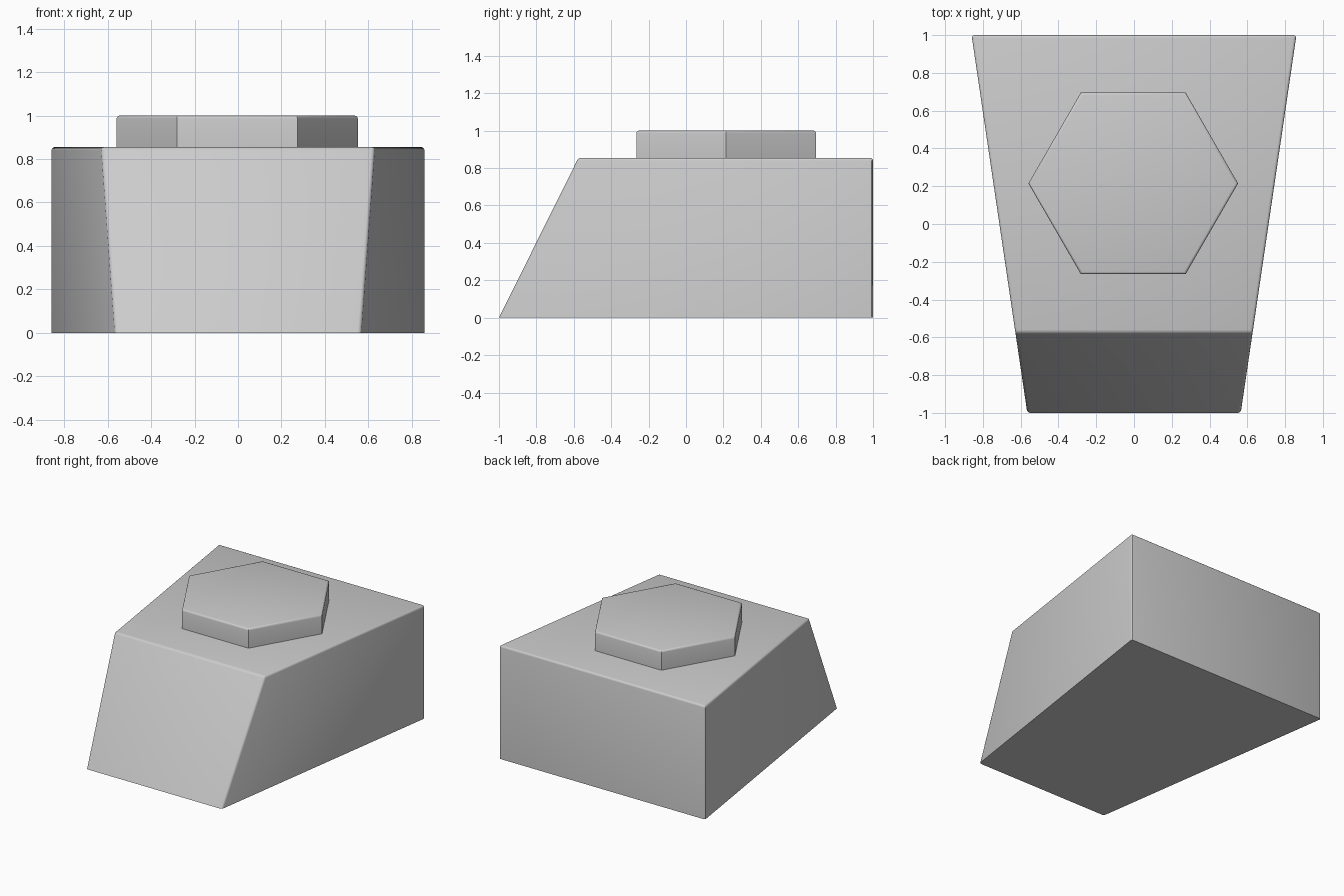
import bpy, bmesh, math

cube = bpy.data.objects.get("Cube")
if cube:
    bpy.data.objects.remove(cube, do_unlink=True)

grey = bpy.data.materials.new("light_grey")
grey.use_nodes = True
colour = (0.6, 0.6, 0.6, 1)
grey.diffuse_color = colour
grey.node_tree.nodes["Principled BSDF"].inputs["Base Color"].default_value = colour


def prism(name, bottom, top, z0, z1, bevel, rounded):
    """Solid between two matching outlines, with the edges chosen by rounded() softened."""
    bm = bmesh.new()
    low = [bm.verts.new((x, y, z0)) for x, y in bottom]
    high = [bm.verts.new((x, y, z1)) for x, y in top]
    bm.faces.new(low[::-1])
    bm.faces.new(high)
    n = len(low)
    for i in range(n):
        j = (i + 1) % n
        bm.faces.new((low[i], low[j], high[j], high[i]))
    edges = [e for e in bm.edges if rounded(*[v.co.z > z0 for v in e.verts])]
    bmesh.ops.bevel(bm, geom=edges, offset=bevel, segments=3, profile=0.5, affect='EDGES')
    bmesh.ops.recalc_face_normals(bm, faces=bm.faces)
    mesh = bpy.data.meshes.new(name)
    bm.to_mesh(mesh)
    bm.free()
    mesh.materials.append(grey)
    obj = bpy.data.objects.new(name, mesh)
    bpy.context.collection.objects.link(obj)
    bpy.ops.object.select_all(action='DESELECT')
    obj.select_set(True)
    bpy.context.view_layer.objects.active = obj
    bpy.ops.object.shade_smooth_by_angle(angle=math.radians(32))


# Tapered body with a sloping front; every edge but the base rim is softened
def outline(front_y, front_x):
    return [(-front_x, front_y), (front_x, front_y), (0.86, 1), (-0.86, 1)]


prism("body", outline(-1, 0.565), outline(-0.575, 0.628), 0, 0.855, 0.015,
      lambda a, b: a or b)

# Hexagonal raised cap; only its top rim is softened
hexagon = [(0.555 * math.cos(k * math.pi / 3) - 0.004,
            0.555 * math.sin(k * math.pi / 3) + 0.215) for k in range(6)]
prism("hex_cap", hexagon, hexagon, 0.84, 1.0, 0.014, lambda a, b: a and b)
